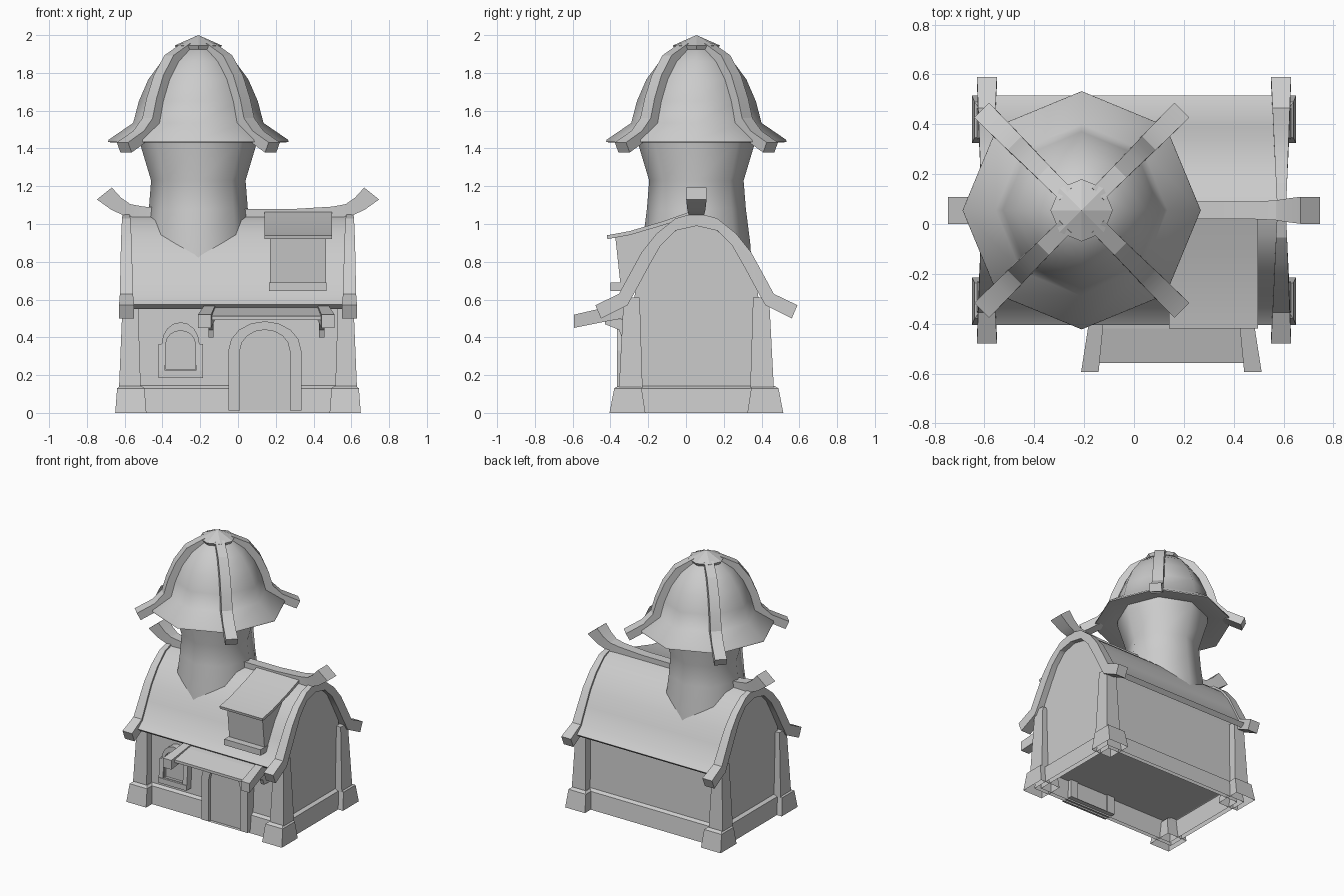
import bpy
import bmesh
import math
from mathutils import Vector

if "Cube" in bpy.data.objects:
    bpy.data.objects.remove(bpy.data.objects["Cube"], do_unlink=True)

GREY = 0.6
stone = bpy.data.materials.new("light grey")
stone.use_nodes = True
stone.diffuse_color = (GREY, GREY, GREY, 1)
stone.node_tree.nodes["Principled BSDF"].inputs["Base Color"].default_value = (GREY, GREY, GREY, 1)

CY = 0.055    # depth of the ridge line
TX = -0.21    # tower axis


def loft(name, rings, smooth=None, open_bottom=False, loop=False):
    """Skin a list of equal-length rings of points, capping the ends."""
    bm = bmesh.new()
    rows = [[bm.verts.new(p) for p in ring] for ring in rings]
    n = len(rows[0])
    pairs = list(zip(rows, rows[1:]))
    if loop:
        pairs.append((rows[-1], rows[0]))
    for a, b in pairs:
        for i in range(n):
            j = (i + 1) % n
            bm.faces.new((a[i], a[j], b[j], b[i]))
    if not loop:
        bm.faces.new(rows[0][::-1])
        bm.faces.new(rows[-1])
    bmesh.ops.remove_doubles(bm, verts=bm.verts, dist=0.0002)
    bmesh.ops.recalc_face_normals(bm, faces=bm.faces)
    if open_bottom:
        low = [f for f in bm.faces if f.normal.z < -0.9]
        bmesh.ops.delete(bm, geom=low, context='FACES')
    mesh = bpy.data.meshes.new(name)
    bm.to_mesh(mesh)
    bm.free()
    mesh.materials.append(stone)
    ob = bpy.data.objects.new(name, mesh)
    bpy.context.collection.objects.link(ob)
    if smooth:
        bpy.ops.object.select_all(action='DESELECT')
        ob.select_set(True)
        bpy.context.view_layer.objects.active = ob
        bpy.ops.object.shade_smooth_by_angle(angle=math.radians(smooth))
    return ob


def rect(x0, x1, y0, y1, z):
    return [(x0, y0, z), (x1, y0, z), (x1, y1, z), (x0, y1, z)]


def prism_x(name, profile, x0, x1, **kw):
    """Extrude a (y, z) profile along x."""
    return loft(name, [[(x, y, z) for y, z in profile] for x in (x0, x1)], **kw)


def mirrored(half):
    """Turn (distance, z) points, eave to ridge, into a full (y, z) arc."""
    return [(CY - d, z) for d, z in half] + [(CY + d, z) for d, z in half[-2::-1]]


def octagon(r, z):
    return [(TX + r * math.cos(i * math.pi / 4), CY + r * math.sin(i * math.pi / 4), z) for i in range(8)]


def arch(cx, half, bottom, spring, rise, y):
    """Arched outline facing the front."""
    pts = [(cx - half, y, bottom), (cx + half, y, bottom)]
    for i in range(9):
        a = i * math.pi / 8
        pts.append((cx + half * math.cos(a), y, spring + rise * math.sin(a)))
    return pts


def arch_frame(name, outer, inner, front, back):
    loft(name, [arch(*outer, back), arch(*outer, front), arch(*inner, front), arch(*inner, back)], loop=True)


# Curved gable outlines
OUTER = [(.535, .57), (.41, .63), (.345, .75), (.29, .85), (.21, .95), (.11, 1.03), (0, 1.06)]
INNER = [(.505, .50), (.365, .57), (.32, .65), (.25, .78), (.19, .885), (.11, .965), (0, .99)]

# House walls, open underneath
wall = [(.36, 0), (.33, .6)] + [(d, z + .015) for d, z in INNER[2:]]
prism_x("house_walls", mirrored(wall), -.575, .575, open_bottom=True)

# Plinth
loft("plinth", [rect(-x, x, CY - d, CY + d, z) for x, d, z in
                ((.61, .39, 0), (.60, .375, .13), (.57, .352, .145))], open_bottom=True)

# Roof shell
skin = [(.46, .575)] + [(d - .01, z - .01) for d, z in OUTER[1:]]
under = [(max(d - .03, 0), z - .025) for d, z in skin]
prism_x("roof", mirrored(skin) + mirrored(under)[::-1], -.6, .6, smooth=30)

# Corner pillars, feet and gable boards
for sx, side in ((-1, "right"), (1, "left")):
    for sy, end in ((-1, "front"), (1, "back")):
        def block(name, levels):
            loft(name, [rect(sx * a, sx * b, CY + sy * c, CY + sy * d, z) for a, b, c, d, z in levels],
                 open_bottom=True)
        block(f"{end}_{side}_foot", [(.485, .65, .27, .46, 0), (.495, .64, .29, .435, .13),
                                     (.51, .625, .295, .415, .142)])
        block(f"{end}_{side}_pillar", [(.515, .63, .285, .41, .13), (.53, .61, .3, .385, .61)])
    boards = []
    for (yo, zo), (yi, zi) in zip(mirrored(OUTER), mirrored(INNER)):
        reach = min(1, abs(yo - CY) / .535)
        a, b = sx * (.575 - .025 * reach), sx * (.61 + .02 * reach)
        boards.append([(a, yo, zo), (b, yo, zo), (b, yi, zi), (a, yi, zi)])
    loft(f"{side}_gable_board", boards, smooth=20)

# Ridge beam with upturned ends: x, top z, bottom x, bottom z, half width
half = [(.3, 1.08, .3, 1.02, .035), (.5, 1.092, .5, 1.03, .036), (.57, 1.105, .6, 1.043, .04),
        (.62, 1.14, .67, 1.075, .048), (.668, 1.193, .747, 1.13, .054)]
beam = [(-a, t, -b, u, w) for a, t, b, u, w in half[::-1]] + half
loft("ridge_beam", [[(a, CY - w, t), (a, CY + w, t), (b, CY + w, u), (b, CY - w, u)] for a, t, b, u, w in beam],
     smooth=20)

# Tower
loft("tower", [octagon(r, z) for r, z in
               ((.295, .75), (.285, .9), (.262, 1.08), (.25, 1.23), (.31, 1.43), (.31, 1.47))], smooth=46)

# Domed tower roof with a hollow underside
dome = [(.3, 1.475), (.46, 1.432), (.478, 1.434), (.475, 1.446), (.345, 1.535), (.315, 1.65), (.265, 1.765),
        (.195, 1.86), (.11, 1.925), (.05, 1.94)]
loft("tower_dome", [octagon(r, z) for r, z in dome], smooth=46)
loft("tower_cap", [octagon(r, z) for r, z in ((.1, 1.905), (.125, 1.945), (.0, 2.0))])

# Dome ribs on the diagonals
rib_path = [(.08, 1.93), (.2, 1.87), (.272, 1.772), (.322, 1.655), (.355, 1.545), (.43, 1.468), (.555, 1.405)]
for k in range(4):
    a = math.pi / 4 + k * math.pi / 2
    out, across = Vector((math.cos(a), math.sin(a), 0)), Vector((-math.sin(a), math.cos(a), 0))
    rings = []
    for i, (r, z) in enumerate(rib_path):
        p, q = rib_path[max(i - 1, 0)], rib_path[min(i + 1, len(rib_path) - 1)]
        along = (out * (q[0] - p[0]) + Vector((0, 0, q[1] - p[1]))).normalized()
        normal = across.cross(along) * .03
        c = Vector((TX, CY, z)) + out * r
        w = across * (.033 + .0015 * i)
        rings.append([c + normal - w, c + normal + w, c - normal + w, c - normal - w])
    loft(f"dome_rib_{k + 1}", rings, smooth=20)

# Dormer
prism_x("dormer_body", [(-.345, .66), (-.375, .94), (0, 1.03), (0, .66)], .17, .465)
prism_x("dormer_sill", [(-.40, .645), (-.40, .69), (-.25, .69), (-.25, .645)], .165, .468)
slab = [(-.42, .94), (-.3, .962), (-.12, 1.015), (.03, 1.068)]
prism_x("dormer_roof", slab + [(y + .004, z - .02) for y, z in slab[::-1]], .14, .497, smooth=20)

# Awning over the door
loft("awning", [[(.15 - w, y, z), (.15 + w, y, z), (.15 + w, y, z - .02), (.15 - w, y, z - .02)]
                for y, z, w in ((-.28, .575, .27), (-.42, .55, .28), (-.558, .512, .295))])
for s, side in ((-1, "right"), (1, "left")):
    loft(f"{side}_awning_rail",
         [[(.15 + s * a, y, t), (.15 + s * b, y, t), (.15 + s * b, y, u), (.15 + s * a, y, u)]
          for a, b, y, t, u in ((.262, .318, -.28, .59, .51), (.275, .335, -.42, .56, .485),
                                (.292, .362, -.593, .52, .45))])
    bracket = [(-.28, .5), (-.43, .49), (-.43, .47), (-.355, .44), (-.34, .4), (-.28, .4)]
    prism_x(f"{side}_awning_bracket", bracket, .15 + s * .28, .15 + s * .307)

# Door
arch_frame("door_frame", (.142, .193, .012, .33, .155), (.142, .132, .012, .33, .11), -.365, -.27)
loft("door_panel", [arch(.142, .135, .012, .33, .112, y) for y in (-.34, -.28)])

# Window
arch_frame("window_frame", (-.304, .1, .2, .365, .115), (-.304, .078, .23, .365, .07), -.335, -.27)
loft("window_pane", [arch(-.304, .08, .225, .365, .072, y) for y in (-.315, -.27)])
prism_x("window_sill", [(-.35, .185), (-.35, .225), (-.27, .225), (-.27, .185)], -.422, -.186)
for s, side in ((-1, "right"), (1, "left")):
    x = -.304 + s * .1
    prism_x(f"{side}_window_post", [(-.345, .225), (-.335, .365), (-.27, .365), (-.27, .225)], x - .018, x + .018)
